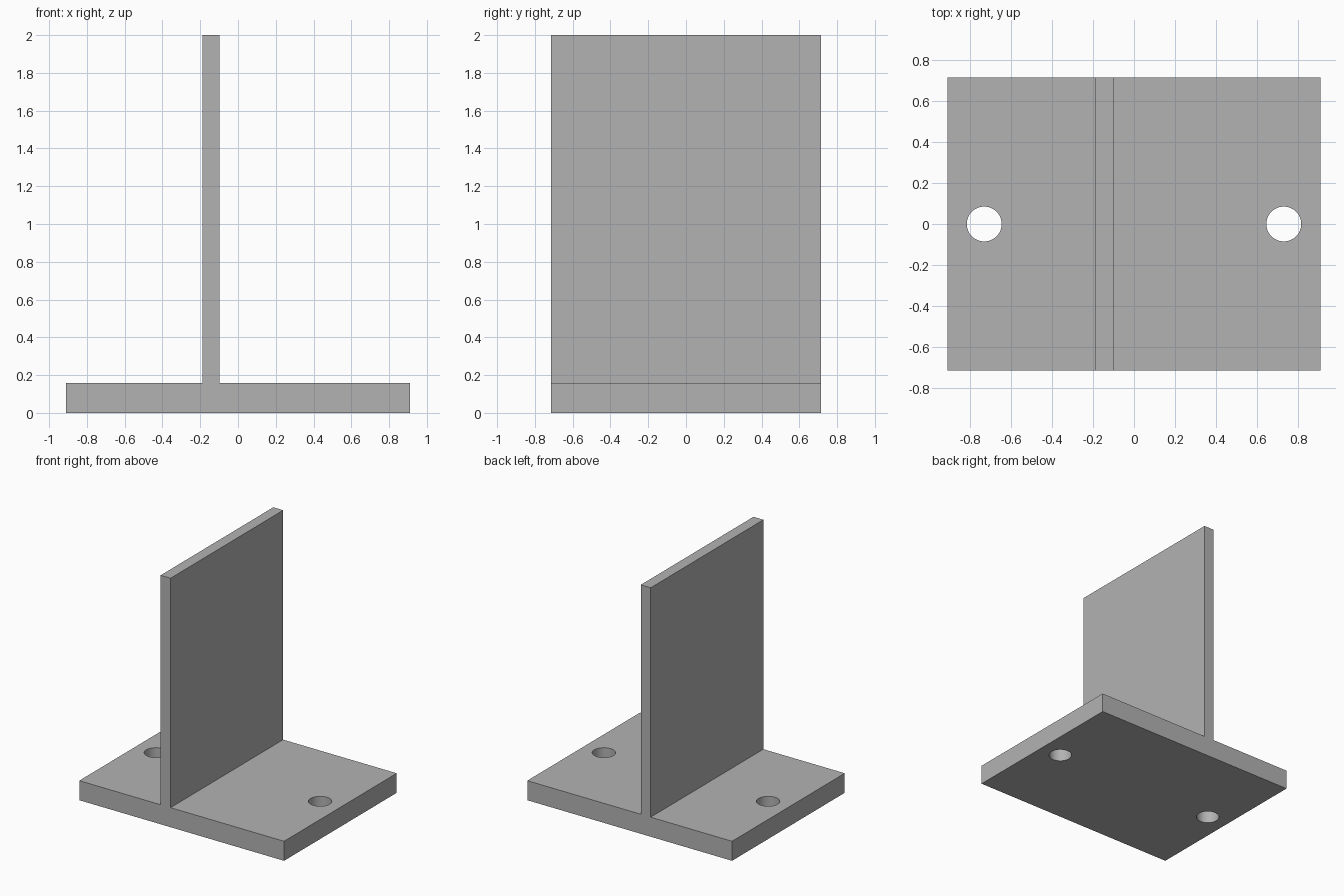
import bpy
import bmesh
import math
from mathutils import Vector

cube = bpy.data.objects.get("Cube")
if cube:
    bpy.data.objects.remove(cube, do_unlink=True)

HALF_X, HALF_Y = 0.91, 0.715
BASE_TOP, HEIGHT = 0.157, 2.0
WALL_LEFT, WALL_RIGHT = -0.187, -0.099
HOLE_X, HOLE_RADIUS = 0.73, 0.085

# Plain grey material
grey = bpy.data.materials.new("plain grey")
grey.use_nodes = True
colour = (0.45, 0.45, 0.45, 1)
grey.diffuse_color = colour
grey.node_tree.nodes["Principled BSDF"].inputs["Base Color"].default_value = colour

# Bracket: inverted T profile extruded from front to back
profile = [(-HALF_X, 0), (HALF_X, 0), (HALF_X, BASE_TOP), (WALL_RIGHT, BASE_TOP),
           (WALL_RIGHT, HEIGHT), (WALL_LEFT, HEIGHT), (WALL_LEFT, BASE_TOP),
           (-HALF_X, BASE_TOP)]
bm = bmesh.new()
front = bm.faces.new([bm.verts.new((x, -HALF_Y, z)) for x, z in profile])
extruded = bmesh.ops.extrude_face_region(bm, geom=[front], use_keep_orig=True)
moved = [v for v in extruded["geom"] if isinstance(v, bmesh.types.BMVert)]
bmesh.ops.translate(bm, verts=moved, vec=Vector((0, 2 * HALF_Y, 0)))
bmesh.ops.recalc_face_normals(bm, faces=bm.faces)
mesh = bpy.data.meshes.new("t_bracket")
bm.to_mesh(mesh)
bm.free()
bracket = bpy.data.objects.new("t_bracket", mesh)
bpy.context.collection.objects.link(bracket)
mesh.materials.append(grey)

# Bolt holes through the base, one on each side
for side, x in (("left", HOLE_X), ("right", -HOLE_X)):
    bpy.ops.mesh.primitive_cylinder_add(vertices=64, radius=HOLE_RADIUS, depth=0.5,
                                        location=(x, 0, BASE_TOP / 2))
    cutter = bpy.context.object
    cutter.name = side + "_hole_cutter"
    cutter.data.materials.append(grey)
    cut = bracket.modifiers.new(side + "_bolt_hole", "BOOLEAN")
    cut.operation, cut.solver, cut.object = "DIFFERENCE", "EXACT", cutter
    bpy.ops.object.select_all(action="DESELECT")
    bracket.select_set(True)
    bpy.context.view_layer.objects.active = bracket
    bpy.ops.object.modifier_apply(modifier=cut.name)
    bpy.data.objects.remove(cutter, do_unlink=True)

# Smooth hole walls, crisp plate edges
bpy.ops.object.shade_smooth_by_angle(angle=math.radians(30))
